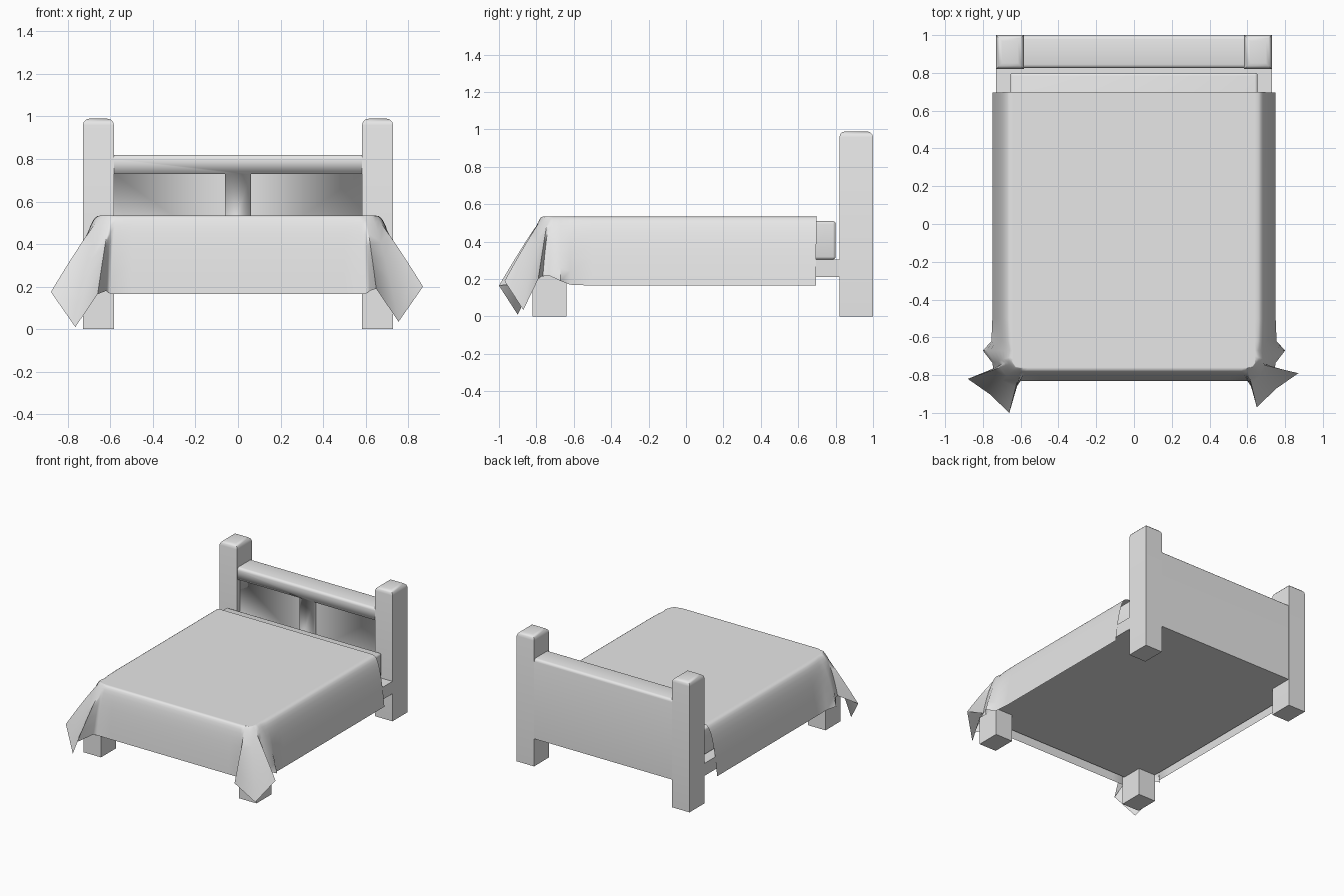
import bpy, bmesh
from mathutils import Vector

cube = bpy.data.objects.get("Cube")
if cube:
    bpy.data.objects.remove(cube, do_unlink=True)

grey = bpy.data.materials.new("plain_grey")
grey.use_nodes = True
grey.diffuse_color = (0.8, 0.8, 0.8, 1)
grey.node_tree.nodes["Principled BSDF"].inputs["Base Color"].default_value = (0.8, 0.8, 0.8, 1)


def finish(name, bm, angle=0.7):
    mesh = bpy.data.meshes.new(name)
    bm.to_mesh(mesh)
    bm.free()
    mesh.materials.append(grey)
    obj = bpy.data.objects.new(name, mesh)
    bpy.context.collection.objects.link(obj)
    bpy.ops.object.select_all(action="DESELECT")
    obj.select_set(True)
    bpy.context.view_layer.objects.active = obj
    bpy.ops.object.shade_smooth_by_angle(angle=angle)
    return obj


def box(name, low, high, width=0, rule=None, segments=3):
    """Box between two corners; edges whose middle passes the rule are rounded."""
    low, high = Vector(low), Vector(high)
    bm = bmesh.new()
    bmesh.ops.create_cube(bm, size=1)
    for v in bm.verts:
        v.co = (low + high) / 2 + v.co * (high - low)
    if width:
        edges = [e for e in bm.edges
                 if rule is None or rule((e.verts[0].co + e.verts[1].co) / 2)]
        bmesh.ops.bevel(bm, geom=edges, offset=width, segments=segments,
                        profile=0.5, affect="EDGES")
    return finish(name, bm)


# Posts and front legs
for side, sign in (("left", 1), ("right", -1)):
    x0, x1 = sorted((sign * 0.583, sign * 0.73))
    box(side + "_post", (x0, 0.82, 0), (x1, 1, 0.99), 0.032, lambda m: m.z > 0.98)
    box(side + "_front_leg", (x0, -0.82, 0), (x1, -0.64, 0.215))

# Headboard with two recessed panels
headboard = box("headboard", (-0.583, 0.825, 0.21), (0.583, 0.998, 0.82), 0.02,
                lambda m: m.z > 0.8 and abs(m.x) < 0.1)
for side, sign in (("left", 1), ("right", -1)):
    x0, x1 = sorted((sign * 0.06, sign * 0.6))
    cutter = box(side + "_panel_cutter", (x0, 0.78, 0.36), (x1, 0.855, 0.73))
    cutter.hide_render = True
    cutter.hide_set(True)
    cut = headboard.modifiers.new(side + "_panel", "BOOLEAN")
    cut.operation = "DIFFERENCE"
    cut.object = cutter

# Bed base, rounded on top and at the front corners
box("bed_base", (-0.73, -0.80, 0.21), (0.73, 0.825, 0.305), 0.07,
    lambda m: m.y < -0.7 and abs(m.x) > 0.7 and abs(m.z - 0.2575) < 0.01)
box("mattress", (-0.655, -0.73, 0.305), (0.655, 0.80, 0.51), 0.015)

# Blanket: (rim x, rim y), (hem x, hem y, hem z), curl, loose fold or not
TOP = 0.535
stations = [
    ((0.64, 0.70), (0.75, 0.695, 0.165), 0.35, 0),
    ((0.64, -0.50), (0.75, -0.50, 0.165), 0.35, 0),
    ((0.64, -0.62), (0.755, -0.62, 0.17), 0.4, 0),
    ((0.64, -0.67), (0.80, -0.67, 0.19), 0.6, 0),
    ((0.64, -0.70), (0.75, -0.735, 0.22), 0.4, 0),
    ((0.64, -0.715), (0.745, -0.765, 0.22), 0.5, 0),
    ((0.64, -0.735), (0.87, -0.79, 0.20), 0.9, 1),
    ((0.625, -0.755), (0.755, -0.87, 0.035), 0.75, 1),
    ((0.60, -0.76), (0.65, -0.97, 0.19), 0.9, 1),
    ((0.585, -0.76), (0.62, -0.86, 0.18), 0.5, 0),
    ((0.56, -0.76), (0.60, -0.83, 0.165), 0.35, 0),
    ((0.50, -0.76), (0.50, -0.83, 0.165), 0.35, 0),
]
drops = (0, 0.008, 0.03, 0.07, 0.14, 0.25, 0.4, 0.6, 0.8, 1)


def strand(rim, hem, curl, loose, sign):
    """Points running from the rim of the bed top down to the hem."""
    start = Vector((rim[0], rim[1], TOP))
    end = Vector(hem)
    if loose and sign < 0:
        end += Vector((0.01, -0.03, -0.025))
    points = []
    for drop in drops:
        p = start.lerp(end, drop ** curl)
        p.z = start.z + (end.z - start.z) * drop
        p.x *= sign
        points.append(p)
    return points


strands = [strand(*s, 1) for s in stations] + [strand(*s, -1) for s in reversed(stations)]
bm = bmesh.new()
grid = [[bm.verts.new(p) for p in points] for points in strands]
bm.faces.new([column[0] for column in reversed(grid)])
for a, b in zip(grid, grid[1:]):
    for k in range(len(drops) - 1):
        bm.faces.new((a[k], b[k], b[k + 1], a[k + 1]))
blanket = finish("blanket", bm, 1.2)
blanket.modifiers.new("even_shading", "WEIGHTED_NORMAL").keep_sharp = True
